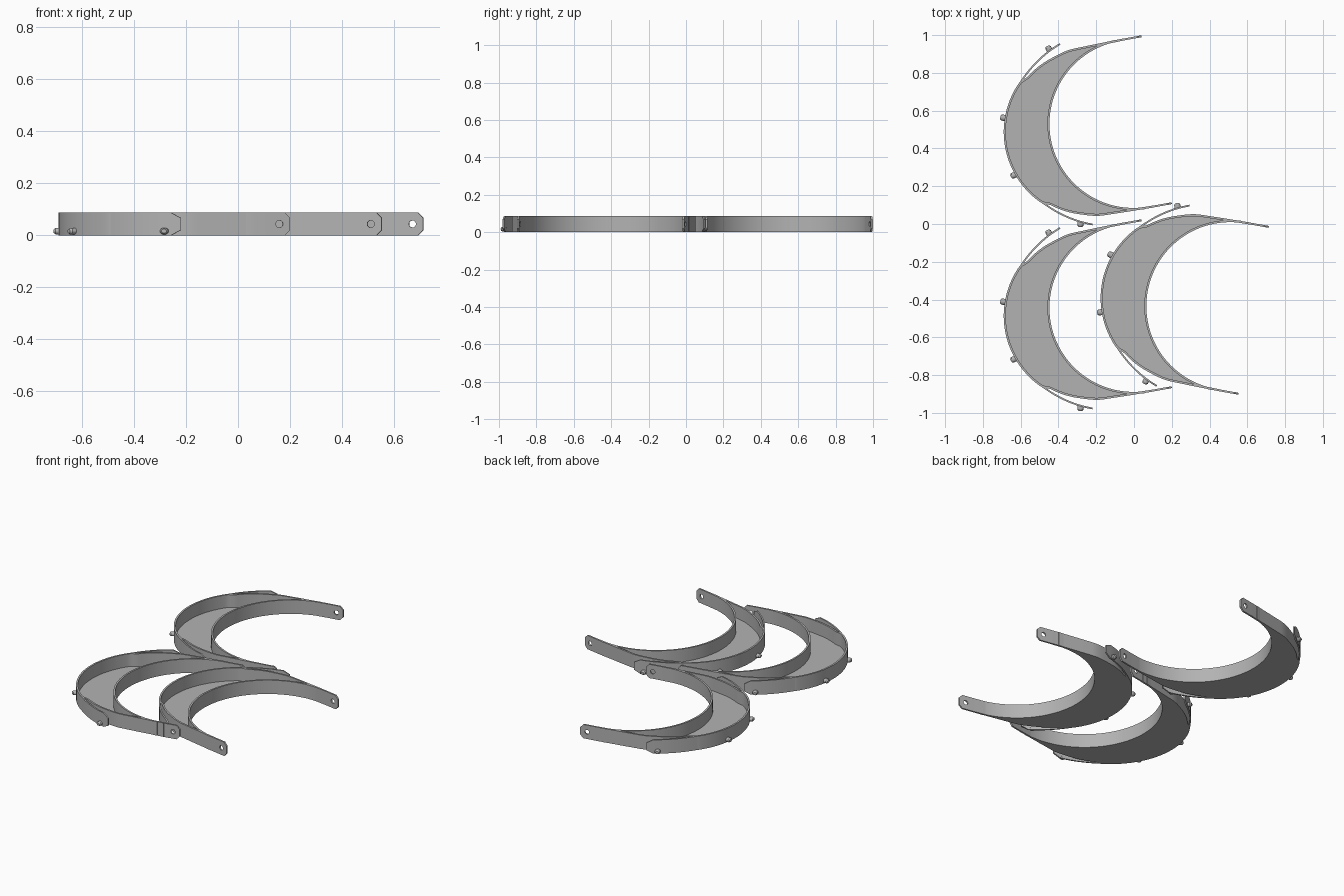
import bpy, bmesh
from math import sin, cos, radians, pi, sqrt
from mathutils import Matrix, Vector

cube = bpy.data.objects.get("Cube")
if cube:
    bpy.data.objects.remove(cube, do_unlink=True)

HEIGHT = 0.087      # wall height
FLOOR = 0.006       # floor thickness
RADIUS = 0.45       # both crescent arcs share this radius
OUTER_U = 0.36      # centre of the outer arc along the crescent axis
INNER_U = 0.125     # centre of the inner arc
TIP_V = 0.449       # sideways position of the tips

grey = bpy.data.materials.new("plain grey")
grey.use_nodes = True
grey.diffuse_color = (0.45, 0.45, 0.45, 1)
grey.node_tree.nodes["Principled BSDF"].inputs["Base Color"].default_value = (0.45, 0.45, 0.45, 1)


def finish(bm, name):
    bmesh.ops.recalc_face_normals(bm, faces=bm.faces)
    me = bpy.data.meshes.new(name)
    bm.to_mesh(me)
    bm.free()
    me.materials.append(grey)
    me.shade_smooth()
    me.set_sharp_from_angle(angle=radians(30))
    return me


def loft(rings, name):
    """Solid through a row of four-cornered sections."""
    bm = bmesh.new()
    rows = [[bm.verts.new(p) for p in ring] for ring in rings]
    for a, b in zip(rows, rows[1:]):
        for i in range(4):
            j = (i + 1) % 4
            bm.faces.new((a[i], a[j], b[j], b[i]))
    bm.faces.new(rows[0])
    bm.faces.new(rows[-1][::-1])
    return finish(bm, name)


def strip(path, thick, name, chamfer=0):
    """Upright band along a path; the last section may be chamfered."""
    pts = [Vector(p) for p in path]
    rings = []
    for i, p in enumerate(pts):
        d = (pts[min(i + 1, len(pts) - 1)] - pts[max(i - 1, 0)]).normalized()
        n = Vector((-d.y, d.x)) * thick / 2
        c = chamfer if i == len(pts) - 1 else 0
        a, b = p + n, p - n
        rings.append([(a.x, a.y, c), (b.x, b.y, c),
                      (b.x, b.y, HEIGHT - c), (a.x, a.y, HEIGHT - c)])
    return loft(rings, name)


def polar(centre, r, deg):
    return (centre + r * cos(radians(deg)), r * sin(radians(deg)))


def ease(t, a, b):
    t = min(max((t - a) / (b - a), 0), 1)
    return t * t * (3 - 2 * t)


def outer_radius(deg):
    # the wall steps inwards behind each spring flap
    t = abs(deg)
    return RADIUS - 0.016 * ease(t, 45, 52) + 0.009 * ease(t, 72, 90)


def mirrored(me, name):
    bm = bmesh.new()
    bm.from_mesh(me)
    bm.transform(Matrix.Scale(-1, 4, (0, 1, 0)))
    return finish(bm, name)


# Walls of the crescent tray
arc = [polar(OUTER_U, outer_radius(t), t) for t in range(-90, 91, 2)]
ends = [(0.25, 0.446), (0.1, TIP_V)]
outer_path = [(u, -v) for u, v in reversed(ends)] + arc + ends
parts = [strip(outer_path, 0.011, "outer_wall"),
         strip([polar(INNER_U, RADIUS, t) for t in range(-88, 89, 2)], 0.011, "inner_wall")]

# Floor between the two walls
sections = []
for u, v in arc:
    w = INNER_U + sqrt(RADIUS ** 2 - v * v)
    sections.append([(w, v, 0), (u, v, 0), (u, v, FLOOR), (w, v, FLOOR)])
parts.append(loft(sections, "tray_floor"))


# Straight tip plate with clipped corners and a round hole
def tip_plate():
    cu = bpy.data.curves.new("tip_profile", 'CURVE')
    cu.dimensions = '2D'
    cu.fill_mode = 'BOTH'
    cu.extrude = 0.005
    c = 0.02
    outline = [(0.13, 0), (0.13, HEIGHT), (c, HEIGHT), (0, HEIGHT - c), (0, c), (c, 0)]
    hole = [(0.042 + 0.014 * cos(k * pi / 10), HEIGHT / 2 + 0.014 * sin(k * pi / 10))
            for k in range(20)]
    for loop in (outline, hole):
        sp = cu.splines.new('POLY')
        sp.points.add(len(loop) - 1)
        for pt, (x, y) in zip(sp.points, loop):
            pt.co = (x, y, 0, 1)
        sp.use_cyclic_u = True
    ob = bpy.data.objects.new("tip_profile", cu)
    me = bpy.data.meshes.new_from_object(ob)
    bm = bmesh.new()
    bm.from_mesh(me)
    bmesh.ops.remove_doubles(bm, verts=bm.verts, dist=0.0001)
    bm.transform(Matrix.Translation((0, TIP_V, 0)) @ Matrix.Rotation(pi / 2, 4, 'X'))
    bpy.data.objects.remove(ob)
    bpy.data.curves.remove(cu)
    bpy.data.meshes.remove(me)
    return finish(bm, "left_tip")


# Round peg pointing away from the crescent, with a tapered nose
def peg(deg, r, name):
    bm = bmesh.new()
    for r1, r2, x, length in ((0.013, 0.013, 0.011, 0.022), (0.013, 0.008, 0.026, 0.008)):
        bmesh.ops.create_cone(bm, cap_ends=True, segments=16, radius1=r1, radius2=r2, depth=length,
                              matrix=Matrix.Translation((x, 0, 0)) @ Matrix.Rotation(pi / 2, 4, 'Y'))
    u, v = polar(OUTER_U, r, deg)
    bm.transform(Matrix.Translation((u, v, 0.016)) @ Matrix.Rotation(radians(deg), 4, 'Z')
                 @ Matrix.Diagonal((1, 1.25, 1, 1)))
    return finish(bm, name)


# Spring flap peeling away from the wall
flap_path = [polar(OUTER_U, RADIUS + 0.04 * ((t - 44) / 37) ** 1.6, t) for t in range(44, 80, 3)]
flap_path.append(polar(OUTER_U, 0.491, 81.5))

for me in (tip_plate(),
           strip(flap_path, 0.009, "left_flap", 0.02),
           peg(19.5, RADIUS, "left_wall_peg"),
           peg(74, 0.476, "left_flap_peg")):
    parts += [me, mirrored(me, me.name.replace("left", "right"))]

# Three identical crescents, nested together
TILT = radians(10.25)
places = (("back", 0.12, 0.552, pi + TILT),
          ("front", 0.12, -0.422, pi + TILT),
          ("side", 0.633, -0.457, pi - TILT))
for label, x, y, angle in places:
    for me in parts:
        ob = bpy.data.objects.new(label + "_crescent_" + me.name, me)
        ob.location = (x, y, 0)
        ob.rotation_euler = (0, 0, angle)
        bpy.context.scene.collection.objects.link(ob)
